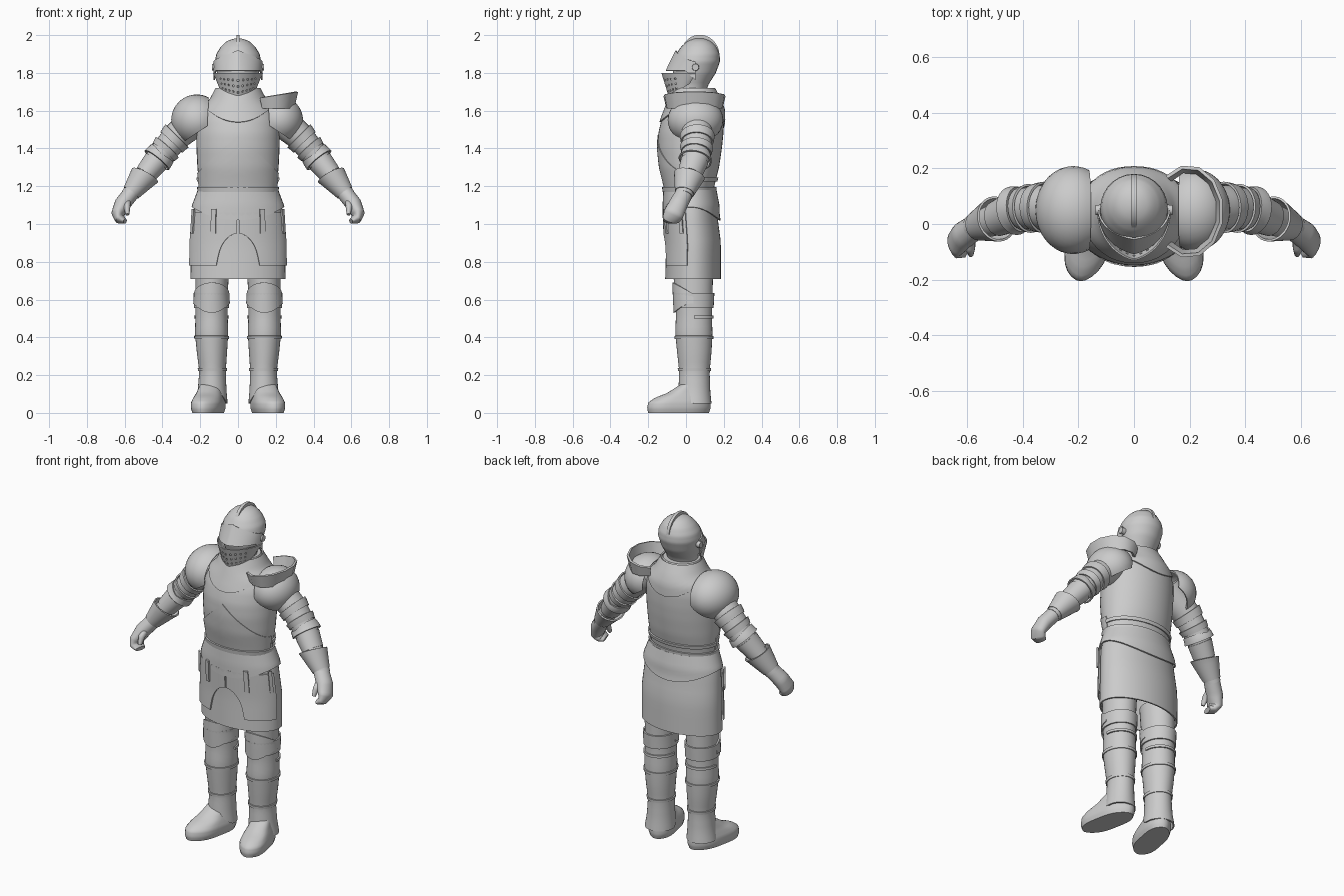
import bpy, bmesh
from math import sin, cos, radians, sqrt
from mathutils import Vector

old = bpy.data.objects.get("Cube")
if old:
    bpy.data.objects.remove(old, do_unlink=True)

steel = bpy.data.materials.new("steel_grey")
steel.use_nodes = True
steel.diffuse_color = (0.6, 0.6, 0.6, 1)
steel.node_tree.nodes["Principled BSDF"].inputs["Base Color"].default_value = (0.6, 0.6, 0.6, 1)
parts = []


def grid(name, point, nu, nv, thick=0.0, side=1, skip=None):
    """Skin point(u, v) over the unit square; thick=0 closes the ends into a solid."""
    bm = bmesh.new()
    rows = []
    for j in range(nv + 1):
        row = []
        for i in range(nu + 1):
            p = point(i / nu, j / nv)
            row.append(bm.verts.new((p[0] * side, p[1], p[2])))
        rows.append(row)
    for j in range(nv):
        for i in range(nu):
            if not (skip and skip(i, j)):
                bm.faces.new((rows[j][i], rows[j][i + 1], rows[j + 1][i + 1], rows[j + 1][i]))
    bmesh.ops.remove_doubles(bm, verts=bm.verts[:], dist=0.0002)
    if thick:
        bmesh.ops.recalc_face_normals(bm, faces=bm.faces[:])
        bmesh.ops.solidify(bm, geom=bm.faces[:], thickness=thick)
    else:
        bmesh.ops.holes_fill(bm, edges=[e for e in bm.edges if e.is_boundary], sides=0)
    bmesh.ops.recalc_face_normals(bm, faces=bm.faces[:])
    mesh = bpy.data.meshes.new(name)
    bm.to_mesh(mesh)
    bm.free()
    mesh.materials.append(steel)
    obj = bpy.data.objects.new(name, mesh)
    bpy.context.collection.objects.link(obj)
    parts.append(obj)
    return obj


def tube(rings, upright=False):
    """Elliptical surface through rings (key, x, y, z, ru, rv); returns surf(key, degrees, offset)."""
    mids = [Vector(r[1:4]) for r in rings]
    last = len(rings) - 1
    dirs = [Vector((0, 0, 1)) if upright else
            (mids[min(i + 1, last)] - mids[max(i - 1, 0)]).normalized() for i in range(last + 1)]

    def surf(t, a, off=0.0):
        i = 0
        while i < last - 1 and t > rings[i + 1][0]:
            i += 1
        f = min(1, max(0, (t - rings[i][0]) / (rings[i + 1][0] - rings[i][0])))
        d = dirs[i].lerp(dirs[i + 1], f).normalized()
        c = mids[i].lerp(mids[i + 1], f)
        ru, rv = (rings[i][k] * (1 - f) + rings[i + 1][k] * f + off for k in (4, 5))
        v = Vector((0, 1, 0))
        v = (v - d * v.dot(d)).normalized()
        a = radians(a)
        return c + v.cross(d) * ru * cos(a) + v * rv * sin(a)
    surf.span = (rings[0][0], rings[-1][0])
    return surf


def stack(rows):
    """Upright tube from rows (z, centre x, front y, back y, half width)."""
    return tube([(z, x, (f + b) / 2, z, w, (b - f) / 2) for z, x, f, b, w in rows], True)


def limb(points):
    """Tube keyed 0, 1, 2... from rows (x, y, z, ru, rv)."""
    return tube([(i, *p) for i, p in enumerate(points)])


def solid(name, surf, side=1, nu=28, nv=24):
    t0, t1 = surf.span
    return grid(name, lambda u, v: surf(t0 + (t1 - t0) * v, 360 * u), nu, nv, 0, side)


def plate(name, surf, lo, hi, a0=0, a1=360, off=(0.01, 0.01), side=1, nu=32, nv=8, thick=0.008):
    """Thin shell over surf; lo and hi are keys or functions of the angle in degrees."""
    def point(u, v):
        a = a0 + (a1 - a0) * u
        b, t = (k(a) if callable(k) else k for k in (lo, hi))
        return surf(b + (t - b) * v, a, off[0] + (off[1] - off[0]) * v)
    return grid(name, point, nu, nv, thick, side)


def front(a):
    return max(0, -sin(radians(a)))


# Cuirass, gorget and pointed lower breastplate
torso = stack([(1.1, 0, -.1, .14, .19), (1.2, 0, -.115, .15, .205), (1.3, 0, -.14, .175, .215),
               (1.4, 0, -.15, .19, .22), (1.48, 0, -.147, .198, .22), (1.55, 0, -.13, .2, .215),
               (1.61, 0, -.105, .195, .19), (1.66, 0, -.085, .175, .14), (1.72, 0, -.06, .14, .105)])
solid("cuirass", torso, nu=40, nv=30)
plate("gorget", torso, lambda a: 1.62 - .08 * abs(sin(radians(a))) ** 3, 1.72, off=(.008, .014), nu=48)
plate("lower_breastplate", torso, 1.19, lambda a: 1.47 - .2 * abs(cos(radians(a))), 180, 360,
      off=(.004, .004), nu=40)

# Waist belts, fauld and skirt
skirt = stack([(.71, 0, -.11, .185, .252), (.9, 0, -.105, .185, .25), (1.05, 0, -.11, .165, .238),
               (1.1, 0, -.112, .165, .23), (1.19, 0, -.11, .15, .2)])
plate("skirt", skirt, .71, 1.12, off=(0, 0), nu=40)
plate("fauld", skirt, lambda a: 1.09 - .07 * sin(radians(a)) ** 2, 1.18, off=(.014, .01), nu=40)
plate("waist_belt", torso, 1.17, 1.195, off=(.013, .013), nu=40, nv=2)
plate("back_strap", torso, 1.225, 1.245, 0, 180, nv=2)

# Helmet skull and comb
skull = stack([(1.69, 0, -.04, .1, .085), (1.74, 0, -.05, .12, .093), (1.8, 0, -.07, .158, .112),
               (1.86, 0, -.068, .18, .122), (1.9, 0, -.052, .178, .115), (1.94, 0, -.025, .16, .09),
               (1.97, 0, .01, .13, .058), (1.983, 0, .05, .09, .015)])
solid("helmet_skull", skull, nv=30)


def comb(u, v):
    a, r = radians(160 - 172 * u), .085 + .048 * v * sin(radians(180 * u)) ** .4
    return (.009 if u * 0 else -.009, .068 + r * cos(a) * .93, 1.869 + r * sin(a))


comb_obj = grid("helmet_comb", comb, 28, 2, .018)
comb_obj.location.x = -sum(v.co.x for v in comb_obj.data.vertices) / len(comb_obj.data.vertices)


def faceplate(s, z, tip, width, back=.05):
    """Keeled face surface, s from -1 to 1 across."""
    a = radians(90 * s)
    return (width * sin(a), back + (tip - back) * (.75 * cos(a) + .25 * (1 - abs(s))), z)


# Visor with breaths, brow plate and pivots
def visor_point(u, v):
    s = 2 * u - 1
    low = 1.68 + .05 * abs(s) + .06 * max(0, abs(s) - .7)
    return faceplate(s, low + (1.8 - low) * v, -.088 - .037 * v, .1 + .027 * v, .02 + .03 * v)


def brow_point(u, v):
    s = 2 * u - 1
    low = 1.812 - .05 * max(0, abs(s) - .75) * 4
    high = 1.86 + .06 * (1 - abs(s)) ** 1.3
    return faceplate(s, low + (high - low) * v, -.108 + .053 * v, .13)


grid("visor", visor_point, 45, 11, .006,
     skip=lambda i, j: i % 3 == 1 and j % 3 == 1 and j < 9 and 8 < i < 36)
grid("brow_plate", brow_point, 32, 8, .007)
for side, label in ((1, "left_"), (-1, "right_")):
    pivot = limb([(.115, .05, 1.83, .02, .02), (.138, .05, 1.83, .018, .018)])
    solid(label + "visor_pivot", pivot, side, 12, 1)

# Limbs, mirrored about the middle
leg = stack([(.05, .14, -.045, .135, .085), (.12, .137, -.04, .128, .076), (.22, .135, -.036, .125, .07),
             (.32, .138, -.047, .135, .08), (.42, .14, -.057, .14, .088), (.52, .14, -.053, .137, .085),
             (.62, .14, -.06, .14, .085), (.8, .135, -.07, .145, .09)])
foot = stack([(0, 0, -.2, .122, .072), (.025, 0, -.206, .13, .08), (.055, 0, -.2, .13, .08),
              (.08, 0, -.165, .128, .073), (.105, 0, -.1, .12, .065), (.15, 0, -.03, .11, .055)])
arm = limb([(.19, .05, 1.58, .09, .09), (.33, .06, 1.46, .074, .08), (.42, .052, 1.35, .066, .072),
            (.5, .015, 1.25, .052, .058), (.578, -.012, 1.15, .043, .046)])
hand = limb([(.565, -.008, 1.165, .043, .046), (.612, -.04, 1.105, .043, .05), (.635, -.065, 1.055, .035, .053),
             (.625, -.078, 1.025, .026, .048), (.598, -.085, 1.015, .014, .036)])
thumb = limb([(.585, -.05, 1.12, .018, .02), (.588, -.088, 1.09, .018, .02), (.585, -.108, 1.05, .01, .012)])


def foot_point(u, v):
    a = radians(360 * u)
    p = foot(.15 * v, 360 * u)
    x = p.x * (1 + .12 * sin(2 * a) ** 2)
    return (.15 + x - p.y * .2, p.y, p.z)


def dome(size):
    """Shoulder dome tipped up and outward, open toward the neck."""
    out, up = Vector((.87, 0, .5)), Vector((-.5, 0, .87))

    def point(u, v):
        phi = radians(360 * u)
        th = radians((118 - 30 * abs(sin(phi))) * v)
        ring = Vector((0, .158, 0)) * cos(phi) + up * .135 * sin(phi)
        return Vector((.218, .05, 1.55)) + (out * .135 * cos(th) + ring * sin(th)) * size
    return point


def tasset_edge(a):
    return .78 + .17 * sqrt(max(0, 1 - (cos(radians(a)) / .42) ** 2))


for side, label in ((1, "left_"), (-1, "right_")):
    # Legs: greave with ankle arch, knee cop, bands, boot
    plate(label + "greave", leg, lambda a: .05 + .08 * front(a) ** 2, .8, off=(0, 0), side=side, nv=24)
    plate(label + "knee_cop", leg, lambda a: .58 - .05 * front(a) ** 2, lambda a: .63 + .06 * front(a),
          180, 360, (.012, .008), side)
    plate(label + "knee_band", leg, .555, .635, off=(.008, .01), side=side, nv=3)
    for z in (.23, .4):
        plate(label + "greave_strap", leg, z - .008, z + .008, off=(.006, .006), side=side, nv=1)
    plate(label + "calf_rim", leg, .5, .515, 0, 180, (.008, .008), side, nv=1)
    grid(label + "boot", foot_point, 28, 16, 0, side)

    # Tassets and their hanging straps
    plate(label + "tasset", skirt, tasset_edge, 1.06, -89, -12, (.013, .013), side, nu=40)
    for a in (-60, -22):
        plate(label + "tasset_strap", skirt, .95, 1.08, a - 3.2, a + 3.2, (.02, .026), side, 3, 2, .01)

    # Arms: sleeve, lames, elbow cop, vambrace, flared gauntlet
    solid(label + "arm", arm, side)
    plate(label + "upper_lame", arm, .95, 1.25, off=(.012, .008), side=side, nv=3)
    plate(label + "elbow_lame", arm, 1.5, 1.74, off=(.012, .006), side=side, nv=3)
    plate(label + "elbow_cop", arm, lambda a: 1.9 - .12 * abs(cos(radians(a))), 2.12,
          off=(.008, .018), side=side, nv=4)
    plate(label + "vambrace", arm, 2.2, 2.9, off=(.004, .004), side=side, nv=4)
    plate(label + "gauntlet_cuff", arm, lambda a: 2.92 - .1 * cos(radians(a)), 3.85,
          off=(.024, .004), side=side)
    solid(label + "gauntlet", hand, side, 20, 20)
    solid(label + "thumb", thumb, side, 12, 8)
    grid(label + "pauldron", dome(1 if side < 0 else .93), 32, 12, .01, side)


# Upright neck guard on the left pauldron
def guard_point(u, v):
    a = radians(-130 + 260 * u)
    x = .195 + (.095 + .02 * v) * cos(a)
    return (x, .045 + (.14 + .015 * v) * sin(a), 1.615 + (.035 + .17 * (x - .12)) * v + .02 * v)


grid("left_neck_guard", guard_point, 9, 1, .012)

# Smooth shading with crisp plate edges
for obj in bpy.context.selected_objects:
    obj.select_set(False)
for obj in parts:
    obj.select_set(True)
bpy.context.view_layer.objects.active = parts[0]
bpy.ops.object.shade_smooth_by_angle(angle=radians(40))
